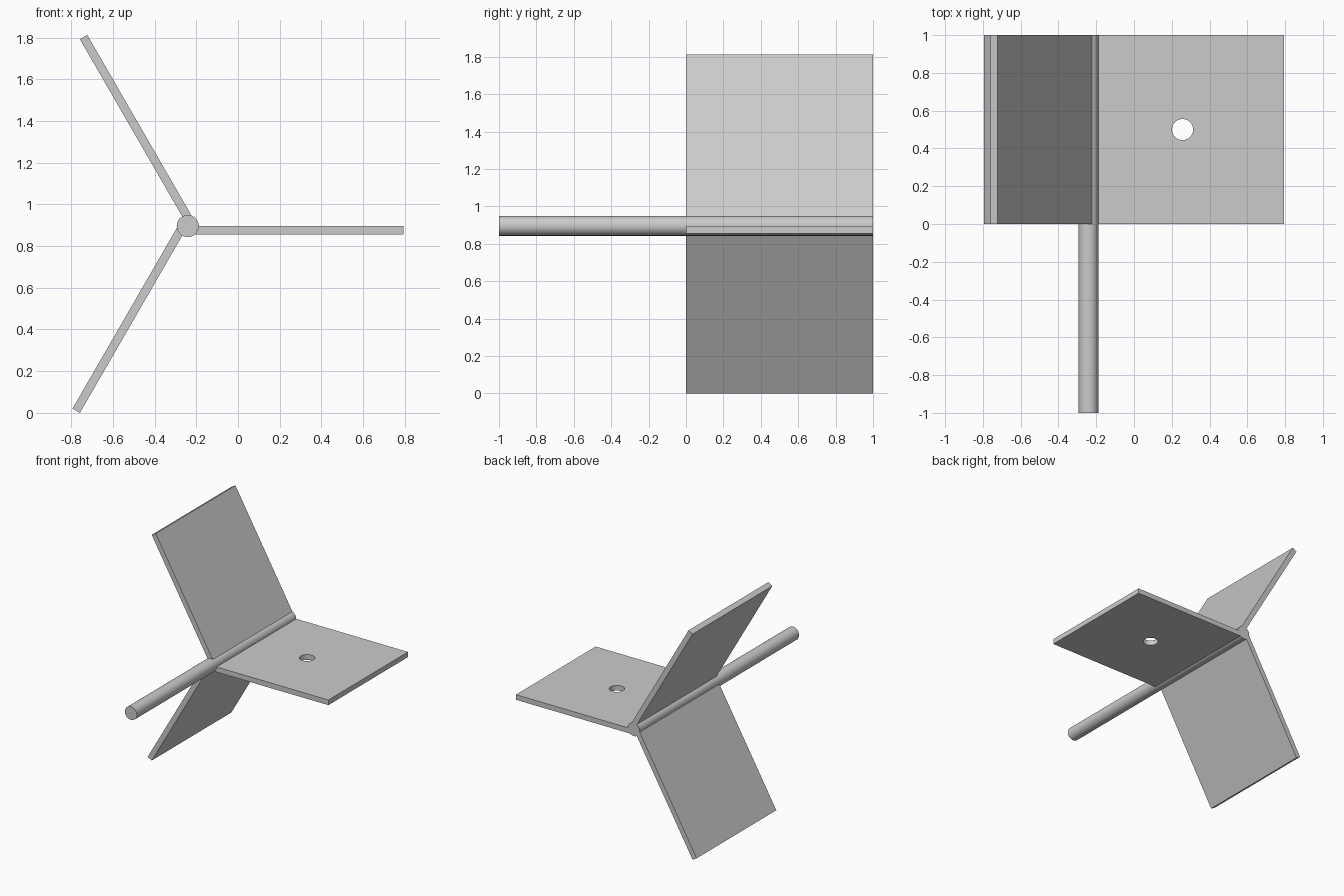
import bpy
import math
from mathutils import Matrix

if "Cube" in bpy.data.objects:
    bpy.data.objects.remove(bpy.data.objects["Cube"])

AXIS_X, AXIS_Z = -0.241, 0.896      # shaft axis, running along y
SHAFT_R = 0.053
FIN_IN, FIN_OUT, FIN_T = 0.03, 1.035, 0.041


def smooth(obj):
    bpy.ops.object.select_all(action='DESELECT')
    obj.select_set(True)
    bpy.context.view_layer.objects.active = obj
    bpy.ops.object.shade_smooth_by_angle(angle=math.radians(40))


def cylinder(name, radius, depth, loc, rot=(0, 0, 0)):
    bpy.ops.mesh.primitive_cylinder_add(vertices=24, radius=radius, depth=depth,
                                        location=loc, rotation=rot)
    obj = bpy.context.object
    obj.name = name
    return obj


# Long round shaft
smooth(cylinder("shaft", SHAFT_R, 2, (AXIS_X, 0, AXIS_Z), (math.pi / 2, 0, 0)))


# Three flat fins around the rear half, each with one face on the axis plane
def fin(name, angle):
    bpy.ops.mesh.primitive_cube_add(size=1)
    obj = bpy.context.object
    obj.name = name
    place = Matrix.Translation(((FIN_IN + FIN_OUT) / 2, 0.5, -FIN_T / 2))
    obj.data.transform(place @ Matrix.Diagonal((FIN_OUT - FIN_IN, 1, FIN_T, 1)))
    # Negative y rotation turns x towards z
    obj.data.transform(Matrix.Rotation(-math.radians(angle), 4, 'Y'))
    obj.location = (AXIS_X, 0, AXIS_Z)
    return obj


side_fin = fin("side_fin", 0)
fin("upper_fin", 120)
fin("lower_fin", 240)

# Round hole through the side fin
cutter = cylinder("hole_cutter", 0.056, 0.4, (0.257, 0.5, AXIS_Z))
cutter.hide_render = True
cut = side_fin.modifiers.new("hole", 'BOOLEAN')
cut.operation = 'DIFFERENCE'
cut.solver = 'EXACT'
cut.object = cutter
bpy.context.view_layer.objects.active = side_fin
bpy.ops.object.modifier_apply(modifier=cut.name)
bpy.data.objects.remove(cutter)
smooth(side_fin)
